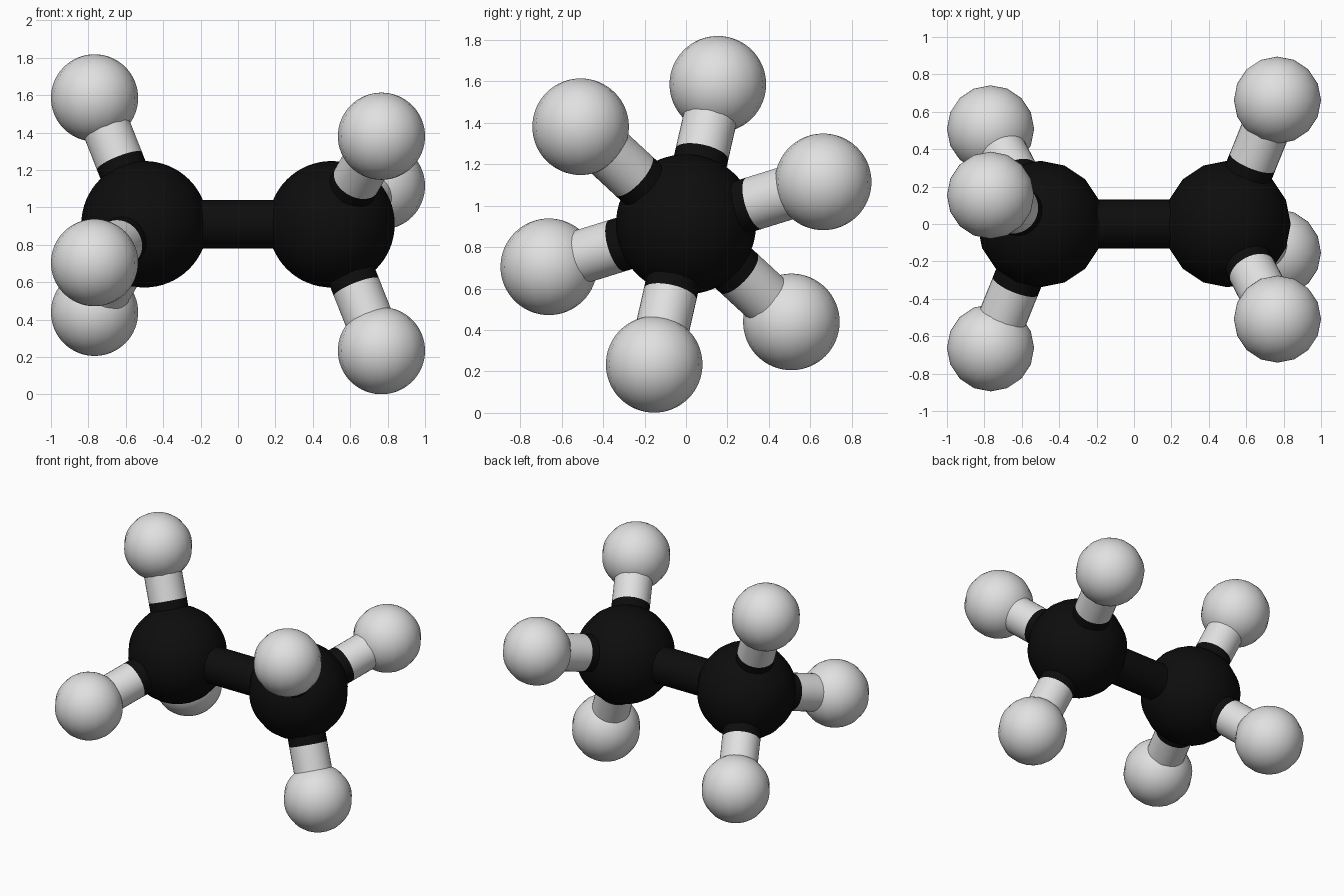
import bpy
import math
from mathutils import Vector

if "Cube" in bpy.data.objects:
    bpy.data.objects.remove(bpy.data.objects["Cube"])

ZC = 0.91            # height of the central axis
CARBON_X = 0.5
CARBON_R = 0.338
HYDRO_X = 0.767
HYDRO_R = 0.233
RING = 0.693         # distance of hydrogens from the central axis
BOND_R = 0.13
START = 77.2         # angle of the first hydrogen, in degrees


def material(name, value):
    m = bpy.data.materials.new(name)
    m.diffuse_color = (value, value, value, 1)
    m.use_nodes = True
    m.node_tree.nodes["Principled BSDF"].inputs["Base Color"].default_value = m.diffuse_color
    return m


black = material("carbon black", 0.004)
white = material("hydrogen white", 0.75)


def finish(name, mat):
    ob = bpy.context.object
    ob.name = name
    ob.data.materials.append(mat)
    bpy.ops.object.shade_smooth_by_angle(angle=math.radians(40))


def ball(name, centre, radius, mat):
    bpy.ops.mesh.primitive_uv_sphere_add(segments=16, ring_count=32,
                                         radius=radius, location=centre)
    finish(name, mat)


def rod(name, a, b, mat):
    d = b - a
    bpy.ops.mesh.primitive_cylinder_add(
        vertices=32, radius=BOND_R, depth=d.length, location=(a + b) / 2,
        rotation=d.to_track_quat('Z', 'Y').to_euler())
    finish(name, mat)


# central bond
rod("central_bond", Vector((-CARBON_X, 0, ZC)), Vector((CARBON_X, 0, ZC)), black)

# two staggered ends, each with one carbon and three hydrogens
for side, sign, offset in (("left", -1, 0), ("right", 1, 60)):
    carbon = Vector((sign * CARBON_X, 0, ZC))
    ball(f"{side}_carbon", carbon, CARBON_R, black)
    for i in range(3):
        a = math.radians(START + offset + 120 * i)
        hydrogen = Vector((sign * HYDRO_X, RING * math.cos(a),
                           ZC + RING * math.sin(a)))
        middle = (carbon + hydrogen) / 2
        ball(f"{side}_hydrogen_{i + 1}", hydrogen, HYDRO_R, white)
        # bond is black on the carbon half, white on the hydrogen half
        rod(f"{side}_bond_inner_{i + 1}", carbon, middle, black)
        rod(f"{side}_bond_outer_{i + 1}", middle, hydrogen, white)
